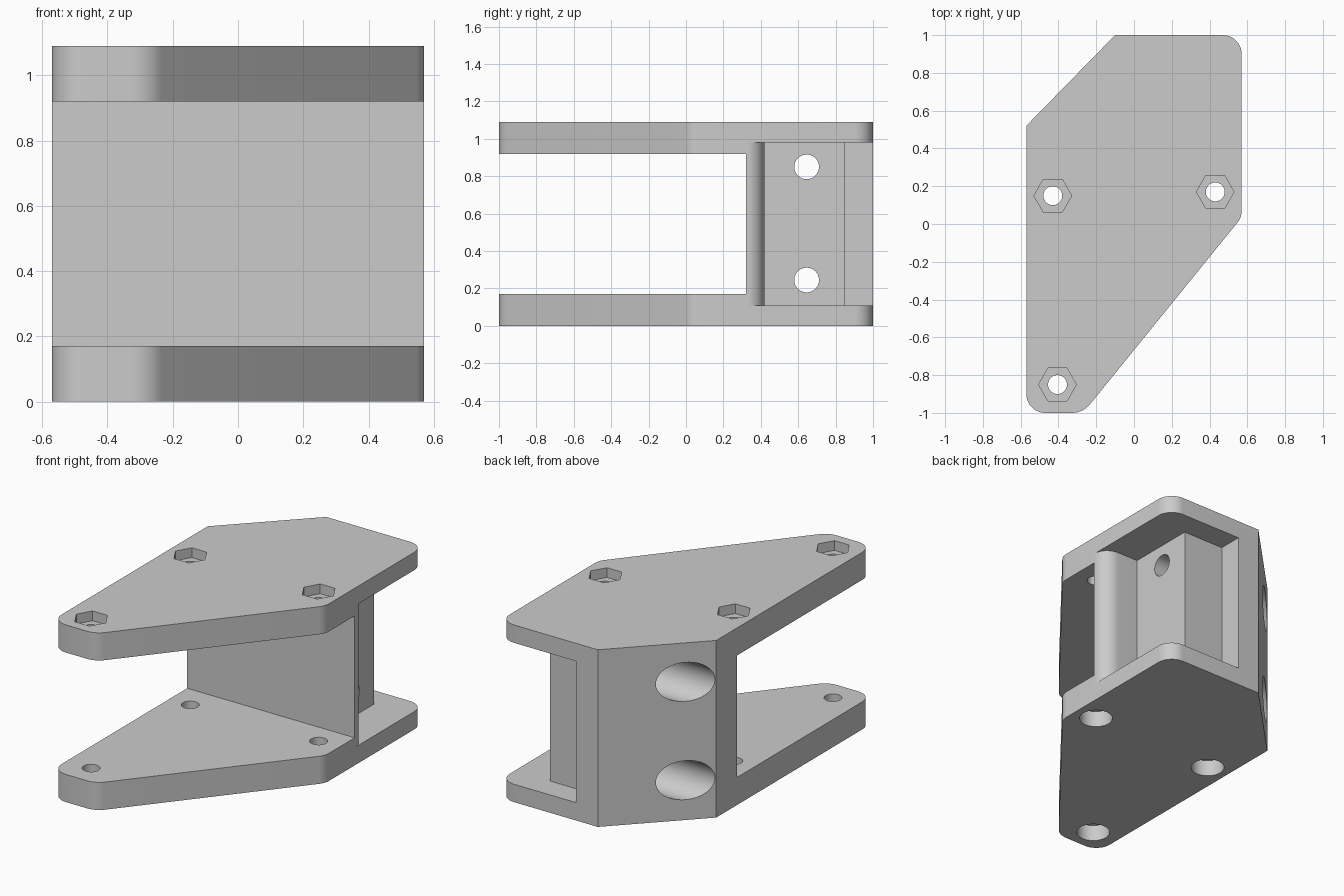
import bpy, bmesh, math
from mathutils import Matrix, Vector

cube = bpy.data.objects.get("Cube")
if cube:
    bpy.data.objects.remove(cube, do_unlink=True)

grey = bpy.data.materials.new("light_grey")
grey.use_nodes = True
colour = (0.6, 0.6, 0.6, 1)
grey.diffuse_color = colour
grey.node_tree.nodes["Principled BSDF"].inputs["Base Color"].default_value = colour


def prism(name, points, z0, z1, matrix=Matrix()):
    """Extrude a flat outline from z0 to z1."""
    bm = bmesh.new()
    face = bm.faces.new([bm.verts.new((p[0], p[1], z0)) for p in points])
    top = bmesh.ops.extrude_face_region(bm, geom=[face])["geom"]
    verts = [v for v in top if isinstance(v, bmesh.types.BMVert)]
    bmesh.ops.translate(bm, verts=verts, vec=(0, 0, z1 - z0))
    bmesh.ops.recalc_face_normals(bm, faces=bm.faces)
    bm.transform(matrix)
    mesh = bpy.data.meshes.new(name)
    bm.to_mesh(mesh)
    bm.free()
    mesh.materials.append(grey)
    obj = bpy.data.objects.new(name, mesh)
    bpy.context.collection.objects.link(obj)
    return obj


def circle(x, y, r, n=48):
    return [(x + r * math.cos(math.tau * i / n), y + r * math.sin(math.tau * i / n))
            for i in range(n)]


def rounded(corners, steps=10):
    """Fillet each (x, y, radius) corner of a convex outline."""
    out = []
    for i, (x, y, r) in enumerate(corners):
        p = Vector((x, y))
        if not r:
            out.append(p)
            continue
        a = (Vector(corners[i - 1][:2]) - p).normalized()
        b = (Vector(corners[(i + 1) % len(corners)][:2]) - p).normalized()
        half = a.angle(b) / 2
        centre = p + (a + b).normalized() * r / math.sin(half)
        start = (p + a * r / math.tan(half) - centre).normalized()
        end = (p + b * r / math.tan(half) - centre).normalized()
        out += [centre + r * start.slerp(end, k / steps) for k in range(steps + 1)]
    return out


# Solid body with the full outline
outline = [(-0.57, 0.52, 0), (-0.57, -1, 0.1), (-0.27, -1, 0.12),
           (0.57, 0.035, 0.1), (0.57, 1, 0.1), (-0.1, 1, 0)]
body = prism("bracket_body", rounded(outline), 0, 1.09)
cutters = []


def cut(points, z0, z1, matrix=Matrix()):
    cutters.append(prism("cutter", points, z0, z1, matrix))


# Front gap between the two plates
cut([(-1, -2), (1, -2), (1, 0.32), (-1, 0.32)], 0.17, 0.92)

# Stepped rear pocket with the rounded wall end
arc = [(0.47 + 0.1 * math.cos(t), 0.33 + 0.09 * math.sin(t))
       for t in (math.pi / 2 * i / 12 for i in range(13))]
cut([(0.7, 0.33)] + arc + [(0.33, 0.42), (0.33, 0.85), (0.05, 0.85),
                           (0.05, 1.2), (0.7, 1.2)], 0.11, 0.98)

# Upright bolt holes with nut pockets above and round recesses below
for x, y in ((-0.43, 0.15), (0.43, 0.17), (-0.405, -0.85)):
    cut(circle(x, y, 0.05), -0.1, 1.2)
    cut(circle(x, y, 0.1, 6), 1.03, 1.2)
    cut(circle(x, y, 0.095), -0.1, 0.1)

# Cross bolt holes with wide recesses opening on the slanted face
for z in (0.245, 0.85):
    along_x = Matrix.Translation((0, 0.645, z)) @ Matrix.Rotation(math.pi / 2, 4, 'Y')
    cut(circle(0, 0, 0.066), -1, 0.5, along_x)
    cut(circle(0, 0, 0.12), -1, 0.1, along_x)

# Apply the cuts
bpy.context.view_layer.objects.active = body
for c in cutters:
    mod = body.modifiers.new("cut", 'BOOLEAN')
    mod.operation = 'DIFFERENCE'
    mod.solver = 'EXACT'
    mod.object = c
    bpy.ops.object.modifier_apply(modifier=mod.name)
    bpy.data.objects.remove(c, do_unlink=True)

bpy.ops.object.select_all(action='DESELECT')
body.select_set(True)
bpy.ops.object.shade_smooth_by_angle(angle=math.radians(30))
